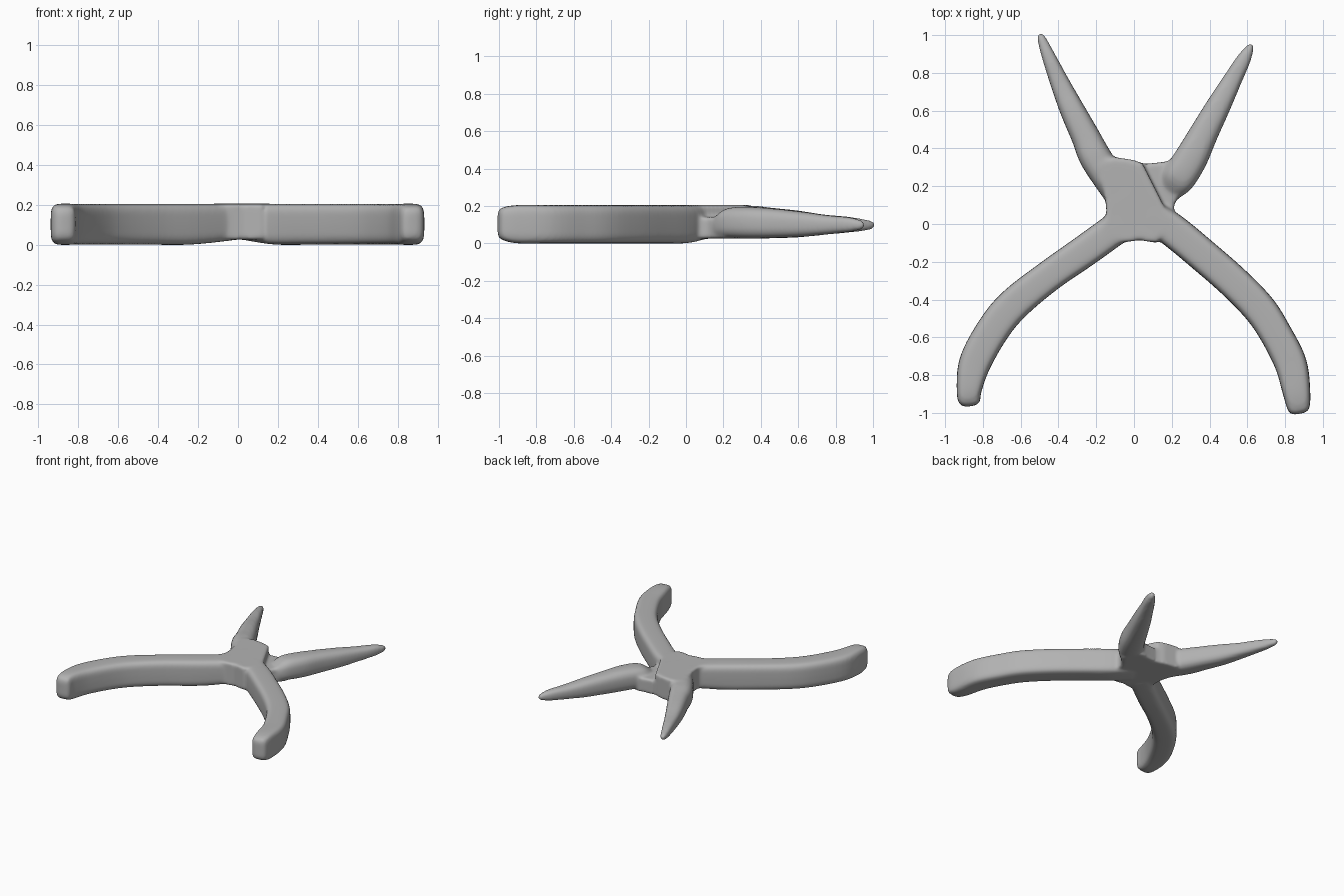
import bpy
import bmesh
import math
from mathutils import Vector

cube = bpy.data.objects.get("Cube")
if cube:
    bpy.data.objects.remove(cube, do_unlink=True)

GREY = (0.45, 0.45, 0.45, 1.0)
steel = bpy.data.materials.new("grey_steel")
steel.use_nodes = True
steel.diffuse_color = GREY
steel.node_tree.nodes["Principled BSDF"].inputs["Base Color"].default_value = GREY


def smooth_rows(rows, steps=5):
    """Catmull-Rom interpolation of (x, y, half width, bottom, top) rows."""
    p = [Vector(r) for r in rows]
    out = []
    for i in range(len(p) - 1):
        a, b, c, d = p[max(i - 1, 0)], p[i], p[i + 1], p[min(i + 2, len(p) - 1)]
        for k in range(steps):
            t = k / steps
            out.append(0.5 * (2 * b + (c - a) * t + (2 * a - 5 * b + 4 * c - d) * t * t
                              + (3 * b - a - 3 * c + d) * t ** 3))
    return out + [p[-1]]


def loft(bm, rows, power, sides=24):
    """Sweep a rounded rectangular section along a flat path."""
    rows = smooth_rows(rows)
    rings = []
    for i, r in enumerate(rows):
        a, b = rows[max(i - 1, 0)], rows[min(i + 1, len(rows) - 1)]
        t = Vector((b[0] - a[0], b[1] - a[1])).normalized()
        ring = []
        for k in range(sides):
            ang = math.tau * k / sides
            c, s = math.cos(ang), math.sin(ang)
            u = math.copysign(abs(c) ** (2 / power), c) * r[2]
            v = math.copysign(abs(s) ** (2 / power), s) * (r[4] - r[3]) / 2
            ring.append(bm.verts.new((r[0] - t.y * u, r[1] + t.x * u,
                                      (r[3] + r[4]) / 2 + v)))
        rings.append(ring)
    faces = [bm.faces.new(rings[0][::-1]), bm.faces.new(rings[-1])]
    for a, b in zip(rings, rings[1:]):
        for k in range(sides):
            n = (k + 1) % sides
            faces.append(bm.faces.new((a[k], a[n], b[n], b[k])))
    bmesh.ops.recalc_face_normals(bm, faces=faces)


def plate(bm, outline, bottom, top):
    """Flat plate with the given outline."""
    low = [bm.verts.new((x, y, bottom)) for x, y in outline]
    high = [bm.verts.new((x, y, top)) for x, y in outline]
    faces = [bm.faces.new(low[::-1]), bm.faces.new(high)]
    n = len(outline)
    for k in range(n):
        j = (k + 1) % n
        faces.append(bm.faces.new((low[k], low[j], high[j], high[k])))
    bmesh.ops.recalc_face_normals(bm, faces=faces)


bm = bmesh.new()

# Handles: tip to joint
loft(bm, [(-0.868, -0.965, 0.025, 0.05, 0.16), (-0.870, -0.945, 0.055, 0.02, 0.19),
          (-0.873, -0.88, 0.066, 0.0, 0.205), (-0.84, -0.73, 0.085, 0.0, 0.205),
          (-0.74, -0.55, 0.088, 0.0, 0.205), (-0.63, -0.42, 0.088, 0.0, 0.205),
          (-0.45, -0.275, 0.083, 0.0, 0.205), (-0.25, -0.135, 0.085, 0.0, 0.205),
          (-0.05, 0.01, 0.085, 0.02, 0.205)], 4.5)
loft(bm, [(0.875, -1.005, 0.025, 0.05, 0.16), (0.872, -0.985, 0.055, 0.02, 0.19),
          (0.862, -0.90, 0.072, 0.0, 0.205), (0.83, -0.74, 0.085, 0.0, 0.205),
          (0.75, -0.58, 0.085, 0.0, 0.205), (0.665, -0.45, 0.088, 0.0, 0.205),
          (0.53, -0.31, 0.088, 0.0, 0.205), (0.37, -0.17, 0.088, 0.0, 0.205),
          (0.20, -0.03, 0.088, 0.0, 0.205), (0.06, 0.06, 0.085, 0.02, 0.205)], 4.5)

# Tapered jaws: joint to tip
loft(bm, [(-0.08, 0.16, 0.08, 0.025, 0.202), (-0.20, 0.345, 0.085, 0.025, 0.202),
          (-0.255, 0.46, 0.076, 0.027, 0.19), (-0.325, 0.60, 0.066, 0.032, 0.175),
          (-0.385, 0.73, 0.053, 0.045, 0.155), (-0.445, 0.87, 0.038, 0.058, 0.142),
          (-0.485, 0.97, 0.025, 0.070, 0.125), (-0.497, 1.01, 0.012, 0.085, 0.112)], 2.8)
loft(bm, [(0.185, 0.17, 0.06, 0.03, 0.14), (0.23, 0.235, 0.088, 0.027, 0.188),
          (0.30, 0.345, 0.088, 0.025, 0.195), (0.37, 0.48, 0.076, 0.028, 0.185),
          (0.45, 0.63, 0.064, 0.035, 0.168), (0.52, 0.76, 0.050, 0.048, 0.150),
          (0.58, 0.87, 0.038, 0.060, 0.140), (0.612, 0.93, 0.022, 0.072, 0.125),
          (0.62, 0.955, 0.012, 0.085, 0.112)], 2.8)

# Crossed joint: full-height half and recessed half
plate(bm, [(-0.19, 0.31), (-0.11, 0.355), (0.0, 0.338), (0.045, 0.32), (0.165, 0.08),
           (0.20, 0.02), (0.12, -0.10), (0.03, -0.085), (-0.08, -0.10),
           (-0.17, -0.02), (-0.145, 0.06), (-0.15, 0.12)], 0.025, 0.205)
plate(bm, [(0.0, 0.335), (0.06, 0.318), (0.13, 0.325), (0.20, 0.335), (0.28, 0.20),
           (0.215, 0.11), (0.205, 0.05), (0.10, 0.05)], 0.025, 0.14)

mesh = bpy.data.meshes.new("pliers_body")
bm.to_mesh(mesh)
bm.free()
mesh.materials.append(steel)
body = bpy.data.objects.new("pliers_body", mesh)
bpy.context.collection.objects.link(body)

# Fuse the parts into one softly blended surface
remesh = body.modifiers.new("fuse", 'REMESH')
remesh.mode = 'VOXEL'
remesh.voxel_size = 0.011
remesh.use_smooth_shade = True
soften = body.modifiers.new("soften", 'SMOOTH')
soften.factor = 0.5
soften.iterations = 8

for ob in bpy.context.selected_objects:
    ob.select_set(False)
bpy.context.view_layer.objects.active = body
body.select_set(True)
bpy.ops.object.shade_smooth()
